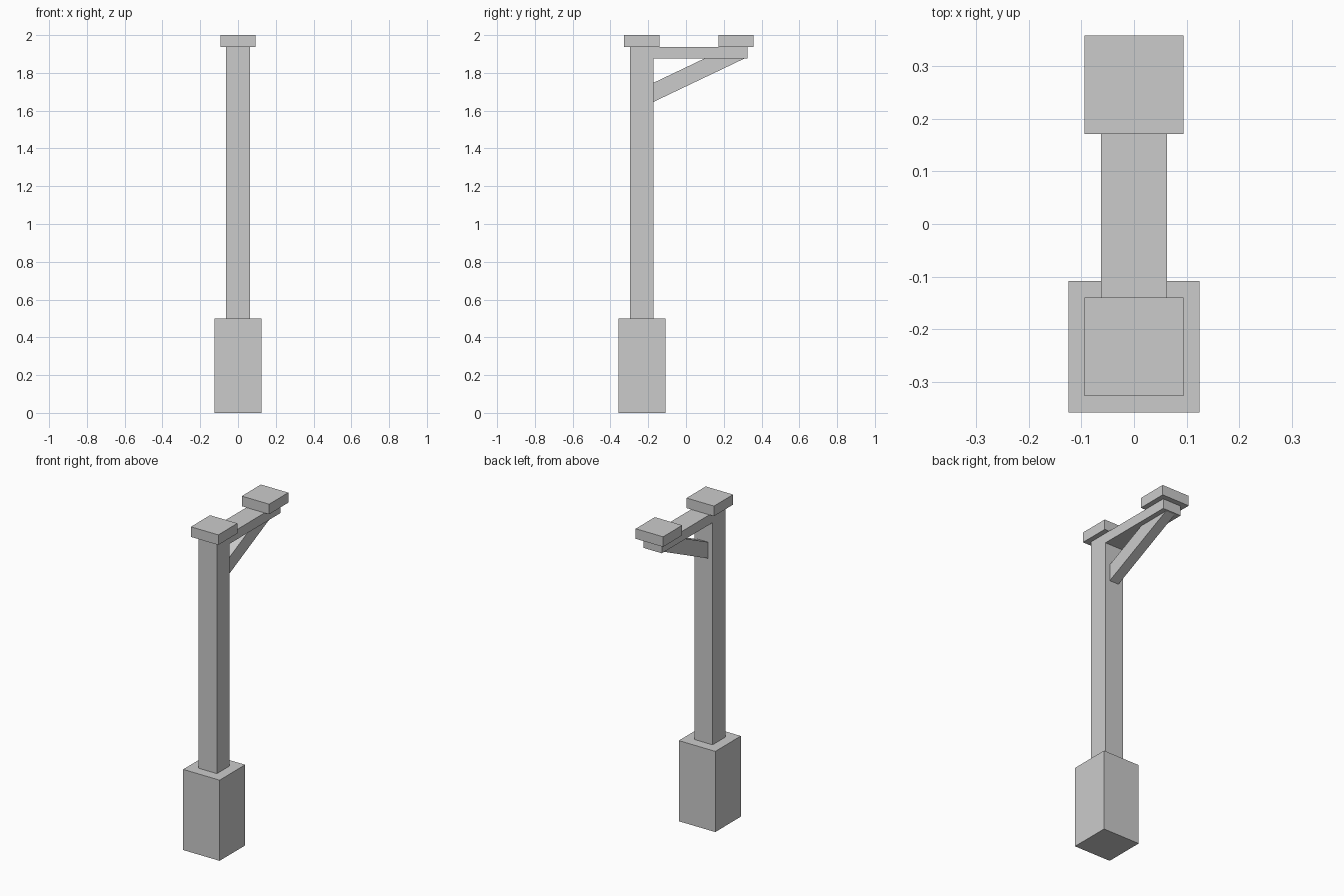
import bpy
import bmesh

if "Cube" in bpy.data.objects:
    bpy.data.objects.remove(bpy.data.objects["Cube"])


def prism(name, half_width, profile):
    """Extrude a (y, z) outline symmetrically along x."""
    bm = bmesh.new()
    face = bm.faces.new([bm.verts.new((-half_width, y, z)) for y, z in profile])
    ext = bmesh.ops.extrude_face_region(bm, geom=[face])
    verts = [v for v in ext["geom"] if isinstance(v, bmesh.types.BMVert)]
    bmesh.ops.translate(bm, verts=verts, vec=(2 * half_width, 0, 0))
    bmesh.ops.recalc_face_normals(bm, faces=bm.faces)
    mesh = bpy.data.meshes.new(name)
    bm.to_mesh(mesh)
    bm.free()
    obj = bpy.data.objects.new(name, mesh)
    bpy.context.collection.objects.link(obj)
    return obj


def box(name, half_width, y0, y1, z0, z1):
    return prism(name, half_width, [(y0, z0), (y1, z0), (y1, z1), (y0, z1)])


POST_Y = -0.2335
CAP_Z = 1.9375

# Footing and upright
box("base", 0.125, POST_Y - 0.125, POST_Y + 0.125, 0, 0.5)
box("post", 0.0625, POST_Y - 0.0625, POST_Y + 0.0625, 0.5, CAP_Z)

# Horizontal arm
box("arm", 0.0625, POST_Y + 0.0625, 0.326, 1.877, CAP_Z)

# Matching caps on the post and the arm end
for name, y in (("post_cap", POST_Y), ("arm_cap", 0.2647)):
    box(name, 0.0938, y - 0.0938, y + 0.0938, CAP_Z, 2.0)

# Narrow diagonal brace, its ends sunk slightly into post and arm
prism("brace", 0.0313, [(-0.19, 1.638), (0.322, 1.882), (0.11, 1.882), (-0.19, 1.739)])
